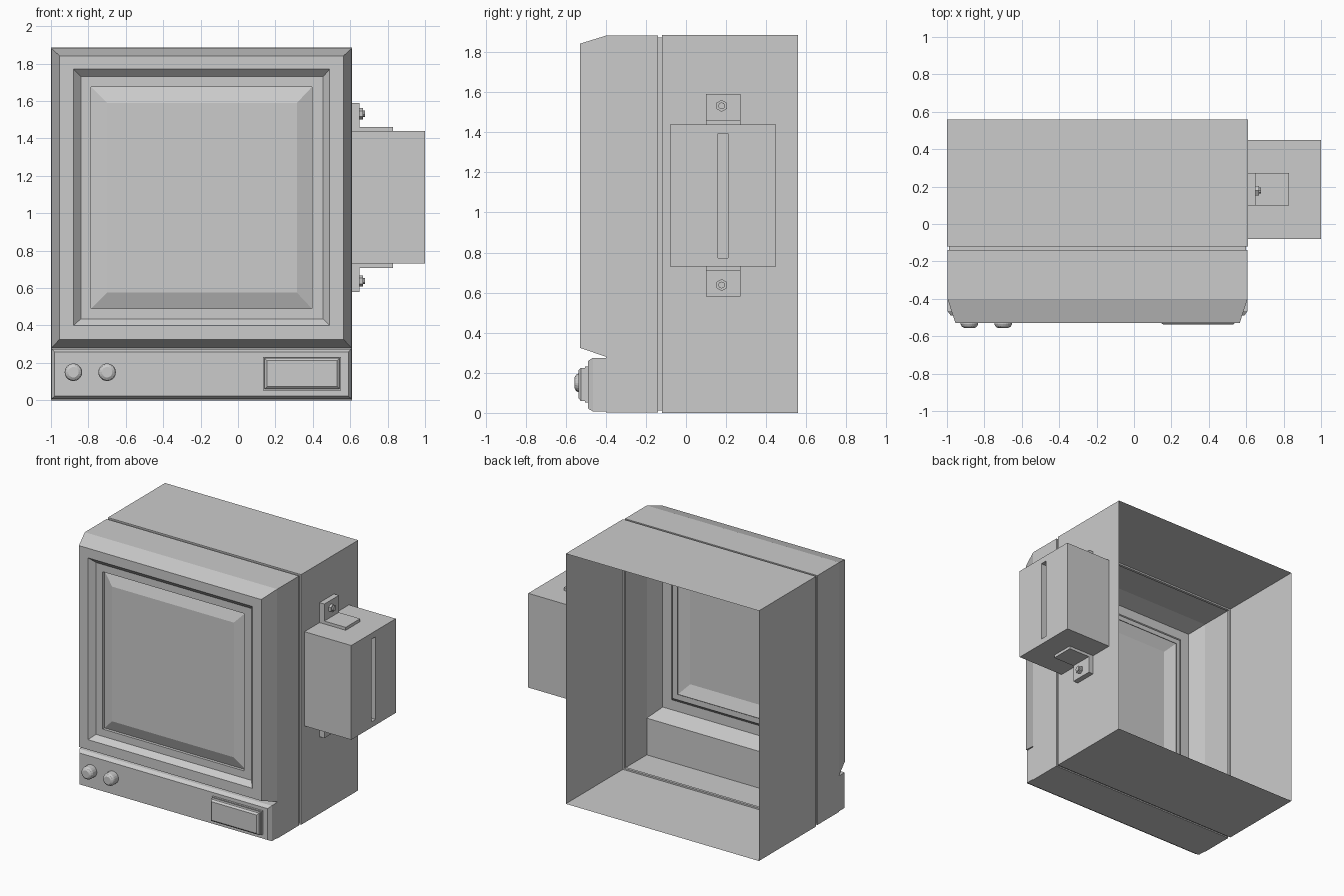
import bpy, bmesh, math
from mathutils import Matrix, Vector

if "Cube" in bpy.data.objects:
    bpy.data.objects.remove(bpy.data.objects["Cube"])


def finish(bm, name):
    bmesh.ops.recalc_face_normals(bm, faces=bm.faces)
    me = bpy.data.meshes.new(name)
    bm.to_mesh(me)
    bm.free()
    ob = bpy.data.objects.new(name, me)
    bpy.context.collection.objects.link(ob)
    return ob


def loft(name, rings, axis='Y', cap_start=True, cap_end=True):
    """Join rectangles (depth, a0, a1, z0, z1) stacked along the X or Y axis."""
    bm = bmesh.new()
    loops = []
    for d, a0, a1, z0, z1 in rings:
        pts = [(a0, z0), (a1, z0), (a1, z1), (a0, z1)]
        loops.append([bm.verts.new((a, d, z) if axis == 'Y' else (d, a, z)) for a, z in pts])
    for p, q in zip(loops, loops[1:]):
        for i in range(4):
            j = (i + 1) % 4
            bm.faces.new((p[i], p[j], q[j], q[i]))
    if cap_start:
        bm.faces.new(loops[0])
    if cap_end:
        bm.faces.new(loops[-1])
    return finish(bm, name)


def lathe(name, profile, sides, origin, direction):
    """Stack circles (distance, radius) along a direction."""
    bm = bmesh.new()
    loops = [[bm.verts.new((r * math.cos(2 * math.pi * i / sides),
                            r * math.sin(2 * math.pi * i / sides), d))
              for i in range(sides)] for d, r in profile]
    for p, q in zip(loops, loops[1:]):
        for i in range(sides):
            j = (i + 1) % sides
            bm.faces.new((p[i], p[j], q[j], q[i]))
    bm.faces.new(loops[0])
    bm.faces.new(loops[-1])
    rot = Vector((0, 0, 1)).rotation_difference(Vector(direction)).to_matrix().to_4x4()
    bm.transform(Matrix.Translation(origin) @ rot)
    return finish(bm, name)


def rect(d, inset):
    return (d, -1 + inset, 0.61 - inset, inset, 1.885 - inset)


# Casing: open back, seam groove, tapered hood and recessed screen surround
loft("casing", [
    rect(0.56, 0), rect(-0.12, 0), rect(-0.12, 0.012), rect(-0.14, 0.012), rect(-0.14, 0.003),
    rect(-0.40, 0.003),
    (-0.40, -0.997, 0.607, 0.28, 1.882),
    (-0.53, -0.955, 0.565, 0.325, 1.842),
    (-0.53, -0.88, 0.49, 0.40, 1.77),
    (-0.49, -0.84, 0.455, 0.435, 1.73),
    (-0.49, -0.785, 0.395, 0.49, 1.675),
    (-0.465, -0.785, 0.395, 0.49, 1.675),
], cap_start=False, cap_end=False)

# Bulging screen
loft("screen", [(-0.468, -0.785, 0.395, 0.49, 1.675),
                (-0.50, -0.70, 0.315, 0.575, 1.59)], cap_start=False)

# Control panel below the screen
loft("control_panel", [(-0.40, -0.997, 0.607, 0.008, 0.275),
                       (-0.465, -0.997, 0.607, 0.008, 0.275),
                       (-0.49, -0.98, 0.59, 0.022, 0.258)], cap_start=False)

# Push plate with stepped edge
loft("button_frame", [(-0.49, 0.135, 0.55, 0.053, 0.232),
                      (-0.505, 0.135, 0.55, 0.053, 0.232)], cap_start=False)
loft("button", [(-0.505, 0.142, 0.543, 0.06, 0.225),
                (-0.525, 0.142, 0.543, 0.06, 0.225),
                (-0.537, 0.155, 0.53, 0.073, 0.212)], cap_start=False)

# Two rounded knobs
for i, x in enumerate((-0.88, -0.70)):
    knob = lathe(f"knob_{i + 1}", [(0, 0.047), (0.045, 0.047), (0.058, 0.041), (0.066, 0.028)],
                 20, (x, -0.49, 0.15), (0, -1, 0))

# Side box with a vertical slot
loft("side_box", [
    (0.61, -0.08, 0.45, 0.73, 1.44), (1.0, -0.08, 0.45, 0.73, 1.44),
    (1.0, 0.16, 0.21, 0.773, 1.395), (0.94, 0.16, 0.21, 0.773, 1.395),
], axis='X')

# L brackets and bolts, mirrored about the middle of the box
for s, label in ((1, "upper"), (-1, "lower")):
    mid = 1.085
    loft(f"{label}_bracket_plate", [(x, 0.10, 0.272, mid + s * 0.355, mid + s * 0.505)
                                    for x in (0.61, 0.65)], axis='X')
    loft(f"{label}_bracket_foot", [(x, 0.10, 0.272, mid + s * 0.355, mid + s * 0.377)
                                   for x in (0.65, 0.828)], axis='X')
    z = mid + s * 0.447
    lathe(f"{label}_bolt_head", [(0, 0.03), (0.018, 0.03)], 6, (0.65, 0.178, z), (1, 0, 0))
    lathe(f"{label}_bolt_tip", [(0, 0.017), (0.012, 0.017)], 10, (0.668, 0.178, z), (1, 0, 0))
